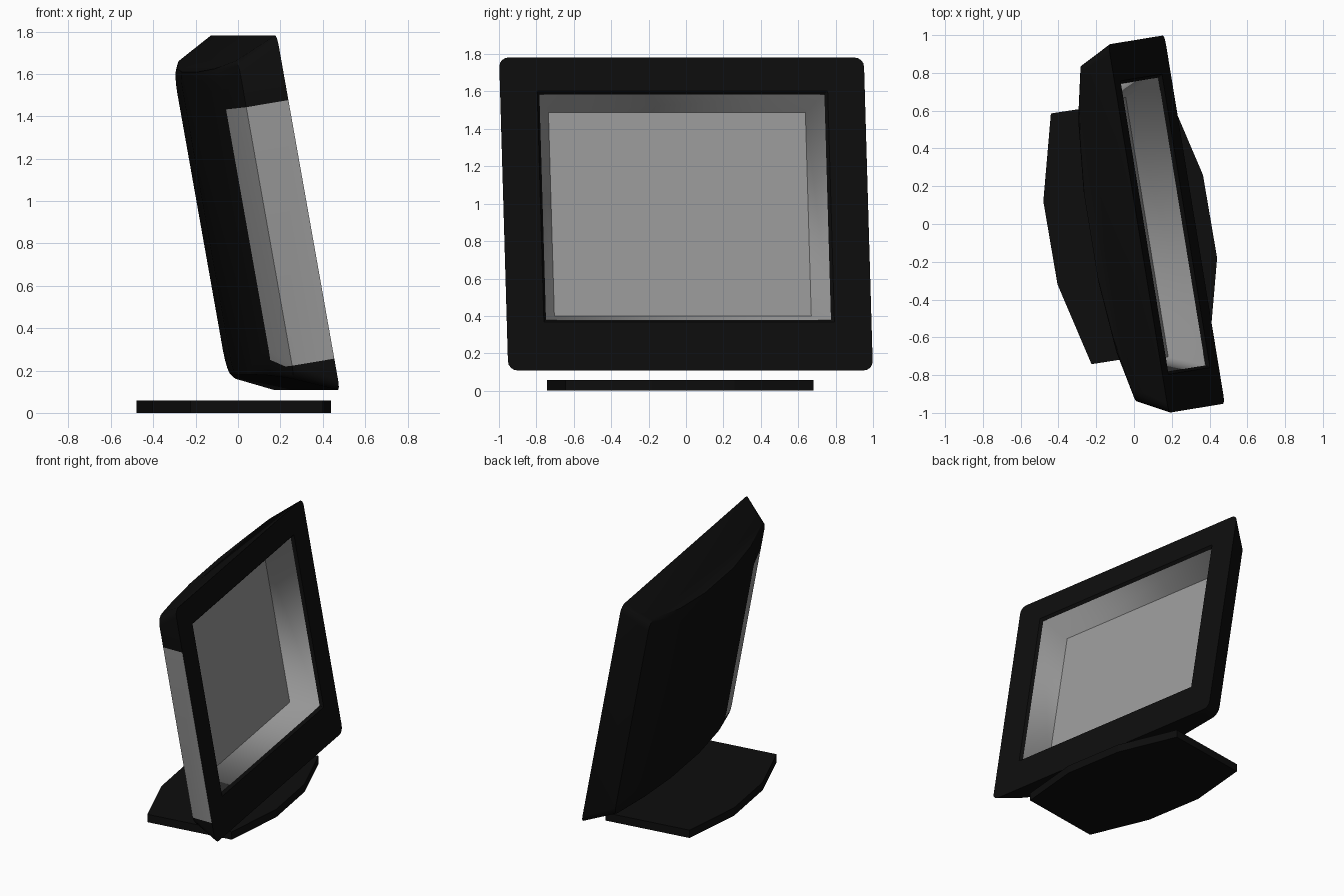
import bpy, bmesh, math
from mathutils import Matrix, Vector

if "Cube" in bpy.data.objects:
    bpy.data.objects.remove(bpy.data.objects["Cube"])


def material(name, value):
    m = bpy.data.materials.new(name)
    m.diffuse_color = (value, value, value, 1)
    m.use_nodes = True
    m.node_tree.nodes["Principled BSDF"].inputs["Base Color"].default_value = m.diffuse_color
    return m


BLACK = material("black_plastic", 0.004)
GREY = material("screen_grey", 0.32)

# Local frame of the tilted display: +X out of the screen, Y width, Z height
DISPLAY = (Matrix.Translation((0.1725, 0, 0.945))
           @ Matrix.Rotation(math.radians(9.3), 4, 'Z')
           @ Matrix.Rotation(math.radians(-10.2), 4, 'Y'))


def make_object(name, bm, mats, matrix=None):
    me = bpy.data.meshes.new(name)
    if matrix:
        bm.transform(matrix)
    bm.to_mesh(me)
    bm.free()
    for m in mats:
        me.materials.append(m)
    ob = bpy.data.objects.new(name, me)
    bpy.context.collection.objects.link(ob)
    return ob


def rounded_ring(bm, depth, hy, hz, r, zc=0.0, steps=4):
    """Rounded rectangle, counter-clockwise as seen from +X."""
    ring = []
    for i, (sy, sz) in enumerate(((1, 1), (-1, 1), (-1, -1), (1, -1))):
        for k in range(steps + 1):
            a = math.pi / 2 * (i + k / steps)
            ring.append(bm.verts.new((-depth,
                                      sy * (hy - r) + r * math.cos(a),
                                      zc + sz * (hz - r) + r * math.sin(a))))
    return ring


def loft(bm, a, b):
    n = len(a)
    for i in range(n):
        j = (i + 1) % n
        bm.faces.new((a[i], a[j], b[j], b[i]))


# Housing: curved back, tapered sides, front bezel and a thin inner lip
bm = bmesh.new()
sections = [(0.282, 0.30, 0.725, 0.08, 0), (0.25, 0.67, 0.735, 0.12, 0),
            (0.19, 0.90, 0.762, 0.07, 0), (0.0, 0.988, 0.85, 0.05, 0),
            (0.0, 0.787, 0.628, 0.004, 0.04), (0.02, 0.772, 0.612, 0.003, 0.04)]
rings = [rounded_ring(bm, *s) for s in sections]
for a, b in zip(rings, rings[1:]):
    loft(bm, a, b)
bm.faces.new(list(reversed(rings[0])))
# Cut lines bounding the grey panel on the -Y side
for z in (0.54, -0.70):
    faces = [f for f in bm.faces if f.calc_center_median().y < -0.6]
    edges = {e for f in faces for e in f.edges}
    verts = {v for f in faces for v in f.verts}
    bmesh.ops.bisect_plane(bm, geom=list(verts) + list(edges) + faces,
                           plane_co=(0, 0, z), plane_no=(0, 0, 1))
bmesh.ops.recalc_face_normals(bm, faces=bm.faces[:])
bm.normal_update()
for f in bm.faces:
    c = f.calc_center_median()
    if c.y < -0.7 and -0.70 < c.z < 0.54 and f.normal.y < -0.15 and f.normal.x < 0.05:
        f.material_index = 1
housing = make_object("display_housing", bm, [BLACK, GREY], DISPLAY)
bpy.context.view_layer.objects.active = housing
housing.select_set(True)
bpy.ops.object.shade_smooth_by_angle(angle=math.radians(25))
housing.select_set(False)


def rect(bm, depth, hy, hz, zc):
    return [bm.verts.new((-depth, sy * hy, zc + sz * hz))
            for sy, sz in ((-1, -1), (1, -1), (1, 1), (-1, 1))]


# Sloping recess walls around the screen
bm = bmesh.new()
loft(bm, rect(bm, 0.02, 0.772, 0.612, 0.04), rect(bm, 0.20, 0.696, 0.553, 0.035))
bm.normal_update()
for f in bm.faces:
    if f.normal.x < 0:
        f.normal_flip()
    f.smooth = True
make_object("screen_recess", bm, [GREY], DISPLAY)

# Flat screen
bm = bmesh.new()
bm.faces.new(rect(bm, 0.20, 0.696, 0.553, 0.035))
make_object("screen", bm, [GREY], DISPLAY)

# Foot plate: half the outline, repeated by a half turn about its centre
centre = Vector((-0.02, -0.03))
half = [Vector(p) for p in ((-0.44, 0.585), (-0.48, 0.12), (-0.405, -0.32), (-0.225, -0.742))]
outline = half + [2 * centre - p for p in half]
bm = bmesh.new()
base = bm.faces.new([bm.verts.new((p.x, p.y, 0)) for p in outline])
top = bmesh.ops.extrude_face_region(bm, geom=[base])
bmesh.ops.translate(bm, vec=(0, 0, 0.058),
                    verts=[g for g in top["geom"] if isinstance(g, bmesh.types.BMVert)])
bmesh.ops.recalc_face_normals(bm, faces=bm.faces[:])
make_object("foot_plate", bm, [BLACK])
